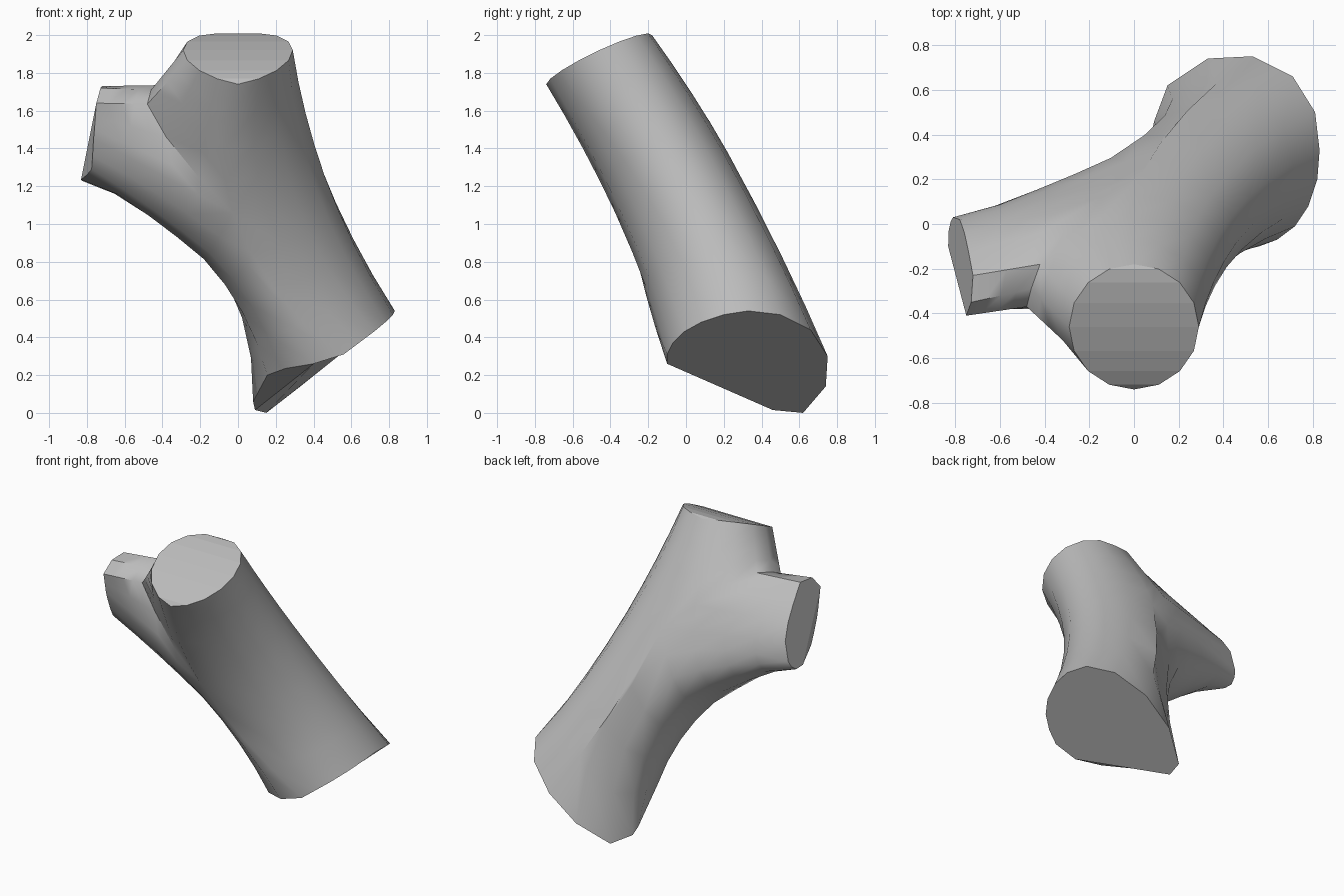
import bpy, bmesh, math
from mathutils import Vector as V

if "Cube" in bpy.data.objects:
    bpy.data.objects.remove(bpy.data.objects["Cube"])

H = 8          # segments per half ring
STEPS = 4      # segments along each limb

# Junction: front and back meeting points of the three limbs
front, back = V((-.03, -.375, 1.06)), V((.03, .22, 1.38))
centre = (front + back) / 2


def arc(outer, power=1.0):
    """Half ellipse from the front point over an outer point to the back point."""
    pts = []
    for i in range(H + 1):
        c = math.cos(math.pi * i / H)
        c = math.copysign(abs(c) ** power, c)
        pts.append(centre + (front - centre) * c
                   + (V(outer) - centre) * math.sin(math.pi * i / H))
    return pts


right_arc = arc((.46, -.08, 1.25))
left_arc = arc((-.18, .12, .87), .7)
notch_arc = arc((-.46, -.28, 1.70))
notch_arc[1:6] = [V(p) for p in ((-.21, -.39, 1.25), (-.38, -.37, 1.46),
                  (-.48, -.37, 1.635), (-.46, -.29, 1.71), (-.42, -.18, 1.735))]

# Bottom rim, from the front round the right side, then back along the left
bottom = [V(p) for p in (
    (.56, -.1, .31), (.64, -.07, .37), (.72, -.01, .43), (.78, .08, .48),
    (.82, .2, .52), (.83, .33, .54), (.81, .5, .52), (.71, .66, .44),
    (.53, .75, .30), (.33, .74, .14), (.15, .62, 0), (.09, .46, .015),
    (.08, .41, .06), (.155, .1, .2), (.25, -.02, .235), (.40, -.1, .26))]

# Top rim: tilted, slightly arched ellipse, right side first
top = [V((.29 * math.sin(a), -.46 - .28 * math.cos(a),
          1.87 - .13 * math.cos(a) + .05 * abs(math.sin(a))))
       for a in (math.pi * i / H for i in range(2 * H))]

# Side limb rim on a tilted plane, underside first, then over the top
side = [V((-.75 + .048 * (y + .41) + .237 * (z - 1.64), y, z)) for y, z in (
    (-.35, 1.45), (-.31, 1.36), (-.27, 1.29), (-.18, 1.26), (-.1, 1.235),
    (-.03, 1.23), (.01, 1.26), (.03, 1.30), (.02, 1.43), (-.04, 1.53),
    (-.12, 1.62), (-.23, 1.73), (-.35, 1.72), (-.41, 1.64), (-.39, 1.57), (-.37, 1.5))]
# The lower front of that rim folds inwards
for i, x in ((0, -.765), (1, -.77), (2, -.775), (3, -.80), (14, -.755), (15, -.76)):
    side[i].x = x


def ring(a, b):
    """Closed ring: arc a front to back, arc b back to front."""
    return a + b[-2:0:-1]


def limb(bm, rim, mid, far, caps, bend):
    """Loft from the junction ring to a rim, bending towards the far rim."""
    n = len(rim)
    rows = []
    for k in range(STEPS + 1):
        s = k / STEPS
        row = []
        for a, m, c in zip(rim, mid, far):
            p = m.lerp(a, s)
            if c is not None:
                d = (a - c).normalized() * (a - m).length
                p += bend * s * (1 - s) * (d - (a - m))
            row.append(bm.verts.new(p))
        rows.append(row)
    for r0, r1 in zip(rows, rows[1:]):
        for i in range(n):
            j = (i + 1) % n
            bm.faces.new((r0[i], r0[j], r1[j], r1[i])).smooth = True
    for cap in caps:
        f = bm.faces.new([rows[-1][i] for i in cap])
        for e in f.edges:
            e.smooth = False


bm = bmesh.new()
# Lower trunk, with its base cut on two planes
far_b = top[:H + 1] + side[H - 1:0:-1]
limb(bm, bottom, ring(right_arc, left_arc), far_b,
     [list(range(12)) + [15], [11, 12, 13, 14, 15]], 1.1)
# Upper trunk, its arched cap made of strips
strips = [(0, 1, 15)] + [(i, i + 1, 15 - i, 16 - i) for i in range(1, 7)] + [(7, 8, 9)]
limb(bm, top, ring(right_arc, notch_arc), bottom[:H + 1] + [None] * (H - 1), strips, .8)
# Side limb, its cap folded along one diagonal
far_s = [None] + bottom[:H:-1] + [None] * H
limb(bm, side, ring(left_arc, notch_arc), far_s,
     [range(4, 14), [13, 14, 15, 0, 1, 2, 3, 4]], .4)

bmesh.ops.remove_doubles(bm, verts=bm.verts, dist=1e-4)
bmesh.ops.recalc_face_normals(bm, faces=bm.faces)
# Keep the notch creases crisp
for e in bm.edges:
    if len(e.link_faces) == 2 and e.calc_face_angle() > math.radians(42):
        e.smooth = False
mesh = bpy.data.meshes.new("forked_trunk")
bm.to_mesh(mesh)
bm.free()

grey = bpy.data.materials.new("grey")
grey.diffuse_color = (.5, .5, .5, 1)
grey.use_nodes = True
grey.node_tree.nodes["Principled BSDF"].inputs["Base Color"].default_value = grey.diffuse_color
mesh.materials.append(grey)
obj = bpy.data.objects.new("forked_trunk", mesh)
bpy.context.collection.objects.link(obj)
